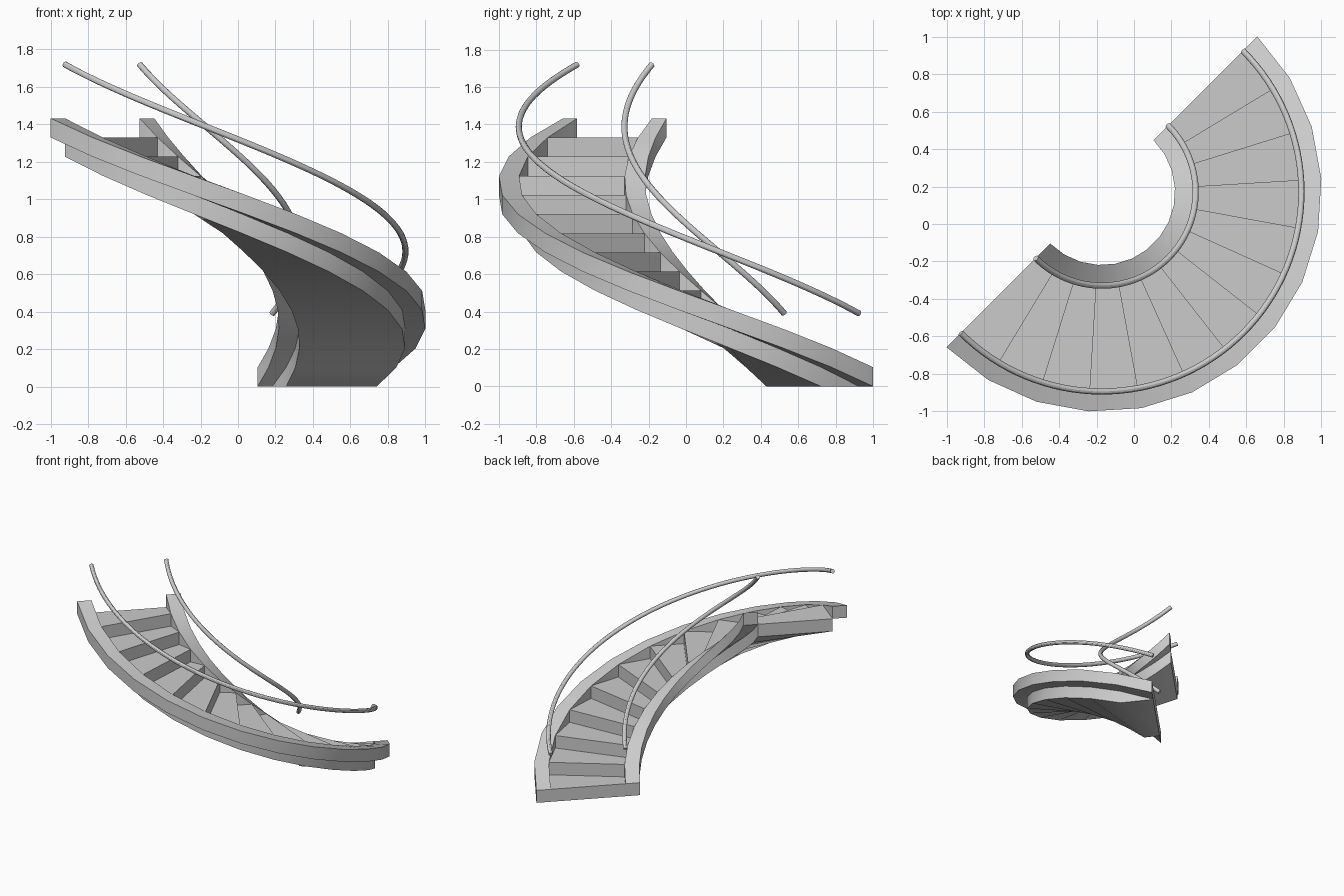
import bpy, bmesh, math

if "Cube" in bpy.data.objects:
    bpy.data.objects.remove(bpy.data.objects["Cube"])

N = 13                    # steps over a half turn
H = 1.33 / N              # rise per step
CX, CY = -0.171, 0.171    # axis of the spiral
R_IN, R_OUT = 0.50, 1.065 # tread radii


def pos(r, k, z):
    a = math.radians(45 - 180 * k / N)
    return (CX + r * math.cos(a), CY + r * math.sin(a), z)


def finish(name, bm):
    bmesh.ops.remove_doubles(bm, verts=bm.verts, dist=1e-5)
    bmesh.ops.recalc_face_normals(bm, faces=bm.faces)
    me = bpy.data.meshes.new(name)
    bm.to_mesh(me)
    bm.free()
    ob = bpy.data.objects.new(name, me)
    bpy.context.collection.objects.link(ob)
    bpy.ops.object.select_all(action='DESELECT')
    bpy.context.view_layer.objects.active = ob
    ob.select_set(True)
    bpy.ops.object.shade_smooth_by_angle(angle=math.radians(30))
    return ob


def sweep(name, section, steps):
    """Sweep a closed section, given as function of k -> points, along the spiral."""
    bm = bmesh.new()
    rings = [[bm.verts.new(p) for p in section(N * i / steps)]
             for i in range(steps + 1)]
    n = len(rings[0])
    for a, b in zip(rings, rings[1:]):
        for j in range(n):
            bm.faces.new((a[j], a[(j + 1) % n], b[(j + 1) % n], b[j]))
    bm.faces.new(rings[0])
    bm.faces.new(rings[-1])
    return finish(name, bm)


# solid flight: treads, risers, sloping underside
bm = bmesh.new()


def face(*pts):
    bm.faces.new([bm.verts.new(p) for p in pts])


def under(k):
    return max(0, (k - 1) * H)


for k in range(1, N + 1):
    z = k * H
    a, b = R_IN, R_OUT
    face(pos(a, k - 1, z), pos(b, k - 1, z), pos(b, k, z), pos(a, k, z))
    face(pos(a, k - 1, z - H), pos(b, k - 1, z - H), pos(b, k - 1, z), pos(a, k - 1, z))
    face(pos(a, k - 1, under(k - 1)), pos(b, k - 1, under(k - 1)),
         pos(b, k, under(k)), pos(a, k, under(k)))
    for r in (a, b):
        side = [pos(r, k - 1, under(k - 1)), pos(r, k, under(k)),
                pos(r, k, z), pos(r, k - 1, z)]
        if k > 1:
            side.append(pos(r, k - 1, z - H))
        face(*side)
face(pos(R_IN, N, under(N)), pos(R_OUT, N, under(N)),
     pos(R_OUT, N, N * H), pos(R_IN, N, N * H))
finish("stair_flight", bm)

# stringers on both sides
for name, r0, r1 in (("inner_stringer", 0.39, R_IN), ("outer_stringer", R_OUT, 1.173)):
    sweep(name, lambda k: [pos(r0, k, k * H), pos(r1, k, k * H),
                           pos(r1, k, (k + 1) * H), pos(r0, k, (k + 1) * H)], N)


# round handrails, section kept square to the rising path
def rail_section(R, rad=0.0165, sides=12):
    def section(k):
        slope = math.atan2(H, R * math.pi / N)
        pts = []
        for j in range(sides):
            t = 2 * math.pi * j / sides
            u, v = rad * math.cos(t), rad * math.sin(t)
            dk = -v * math.sin(slope) / (R * math.pi / N)
            pts.append(pos(R + u, k + dk, 0.39 + k * H + v * math.cos(slope)))
        return pts
    return section


for name, R in (("inner_handrail", R_IN), ("outer_handrail", R_OUT)):
    sweep(name, rail_section(R), 64)
